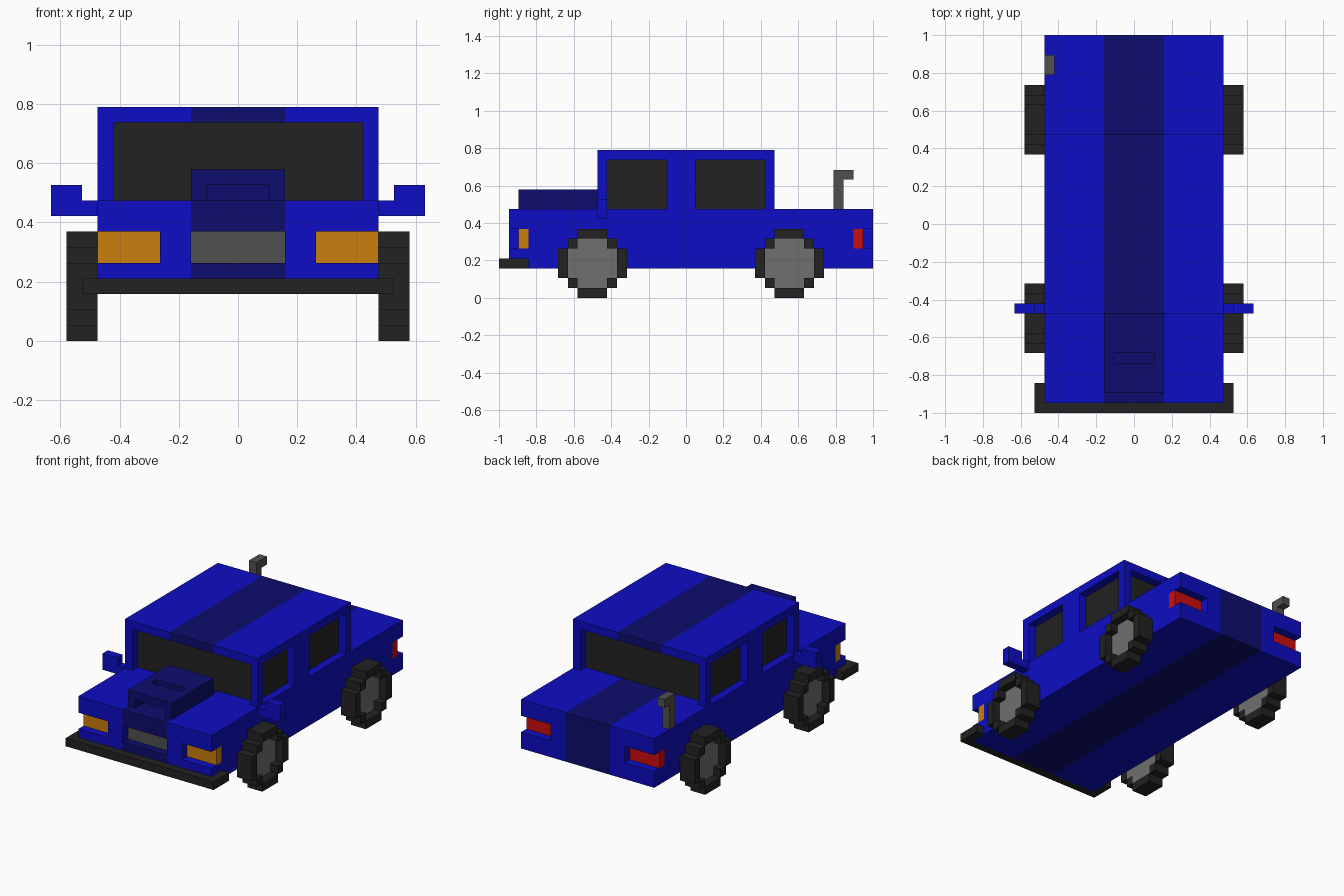
import bpy
import bmesh

cube = bpy.data.objects.get("Cube")
if cube:
    bpy.data.objects.remove(cube)

U = 1 / 19  # size of one block


def material(name, r, g, b):
    m = bpy.data.materials.new(name)
    m.use_nodes = True
    m.diffuse_color = (r, g, b, 1)
    m.node_tree.nodes["Principled BSDF"].inputs["Base Color"].default_value = (r, g, b, 1)
    return m


blue = material("body blue", 0.004, 0.004, 0.55)
navy = material("stripe navy", 0.004, 0.004, 0.155)
black = material("rubber and glass black", 0.016, 0.016, 0.016)
grey = material("dark grey metal", 0.08, 0.08, 0.08)
silver = material("hub grey", 0.16, 0.16, 0.16)
orange = material("headlight orange", 0.6, 0.21, 0.004)
red = material("tail light red", 0.62, 0.004, 0.004)


def blocks(name, mats, boxes):
    """Join boxes (x0, x1, y0, y1, z0, z1 in blocks); a second material makes a centre stripe."""
    bm = bmesh.new()
    for x0, x1, y0, y1, z0, z1 in boxes:
        verts = bmesh.ops.create_cube(bm, size=1)["verts"]
        for v in verts:
            v.co = (x1 if v.co.x > 0 else x0,
                    y1 if v.co.y > 0 else y0,
                    z1 if v.co.z > 0 else z0)
    if len(mats) > 1:
        for x in (-3, 3):
            geom = bm.verts[:] + bm.edges[:] + bm.faces[:]
            bmesh.ops.bisect_plane(bm, geom=geom, plane_co=(x, 0, 0), plane_no=(1, 0, 0))
        for f in bm.faces:
            f.material_index = int(abs(f.calc_center_median().x) < 2.9)
    bmesh.ops.scale(bm, vec=(U, U, U), verts=bm.verts)
    bmesh.ops.recalc_face_normals(bm, faces=bm.faces)
    mesh = bpy.data.meshes.new(name)
    bm.to_mesh(mesh)
    bm.free()
    for m in mats:
        mesh.materials.append(m)
    obj = bpy.data.objects.new(name, mesh)
    bpy.context.collection.objects.link(obj)
    return obj


def mirrored(boxes):
    return boxes + [(-b[1], -b[0]) + b[2:] for b in boxes]


# Lower body with recesses for the lamps and grille
blocks("lower_body", [blue, navy], [
    (-9, 9, -18, 19, 3, 5),
    (-9, 9, -18, 19, 7, 9),
    (-9, 9, -16, 17, 5, 7),
    (-5, 5, 17, 19, 5, 7),
] + mirrored([(3, 5, -18, -16, 5, 7)]))

# Cabin
blocks("roof", [blue, navy], [(-9, 9, -9, 9, 14, 15)])
blocks("pillars", [blue], mirrored([(8, 9, y0, y1, 9, 14) for y0, y1 in ((-9, -8), (-2, 1), (8, 9))]))
blocks("windows", [black], [(-8, 8, -8, 8, 9, 14)])

# Bonnet scoop with open intake and top slot
blocks("bonnet_scoop", [navy], mirrored([(2, 3, -17, -13, 9, 11)]) + [
    (-2, 2, -17, -14, 10, 11),
    (-3, 3, -13, -9, 9, 11),
])

# Front fittings and lamps
blocks("grille", [grey], [(-3, 3, -17, -16, 5, 7)])
blocks("front_bumper", [black], [(-10, 10, -19, -18, 3, 4)] + mirrored([(9, 10, -18, -16, 3, 4)]))
blocks("headlights", [orange], mirrored([(5, 9, -17, -16, 5, 7)]))
blocks("tail_lights", [red], mirrored([(5, 9, 17, 18, 5, 7)]))

# Wing mirrors and exhaust stack
blocks("wing_mirrors", [blue], mirrored([(9, 12, -9, -8, 8, 9), (10, 12, -9, -8, 9, 10)]))
blocks("exhaust_stack", [grey], [(-9, -8, 15, 16, 9, 12), (-9, -8, 15, 17, 12, 13)])

# Wheels: stepped tyre rings around recessed hubs
tyre_rows = (1.5, 2.5, 3.5, 3.5, 3.5, 2.5, 1.5)
for label, y in (("front", -9.5), ("rear", 10.5)):
    tyre, hub = [], []
    for z, outer in enumerate(tyre_rows):
        if z in (0, 6):
            tyre.append((9, 11, y - outer, y + outer, z, z + 1))
            continue
        inner = min(outer - 1, 2.5)
        tyre.append((9, 11, y - outer, y - inner, z, z + 1))
        tyre.append((9, 11, y + inner, y + outer, z, z + 1))
        hub.append((9, 10, y - inner, y + inner, z, z + 1))
    blocks(label + "_tyres", [black], mirrored(tyre))
    blocks(label + "_hubs", [silver], mirrored(hub))
